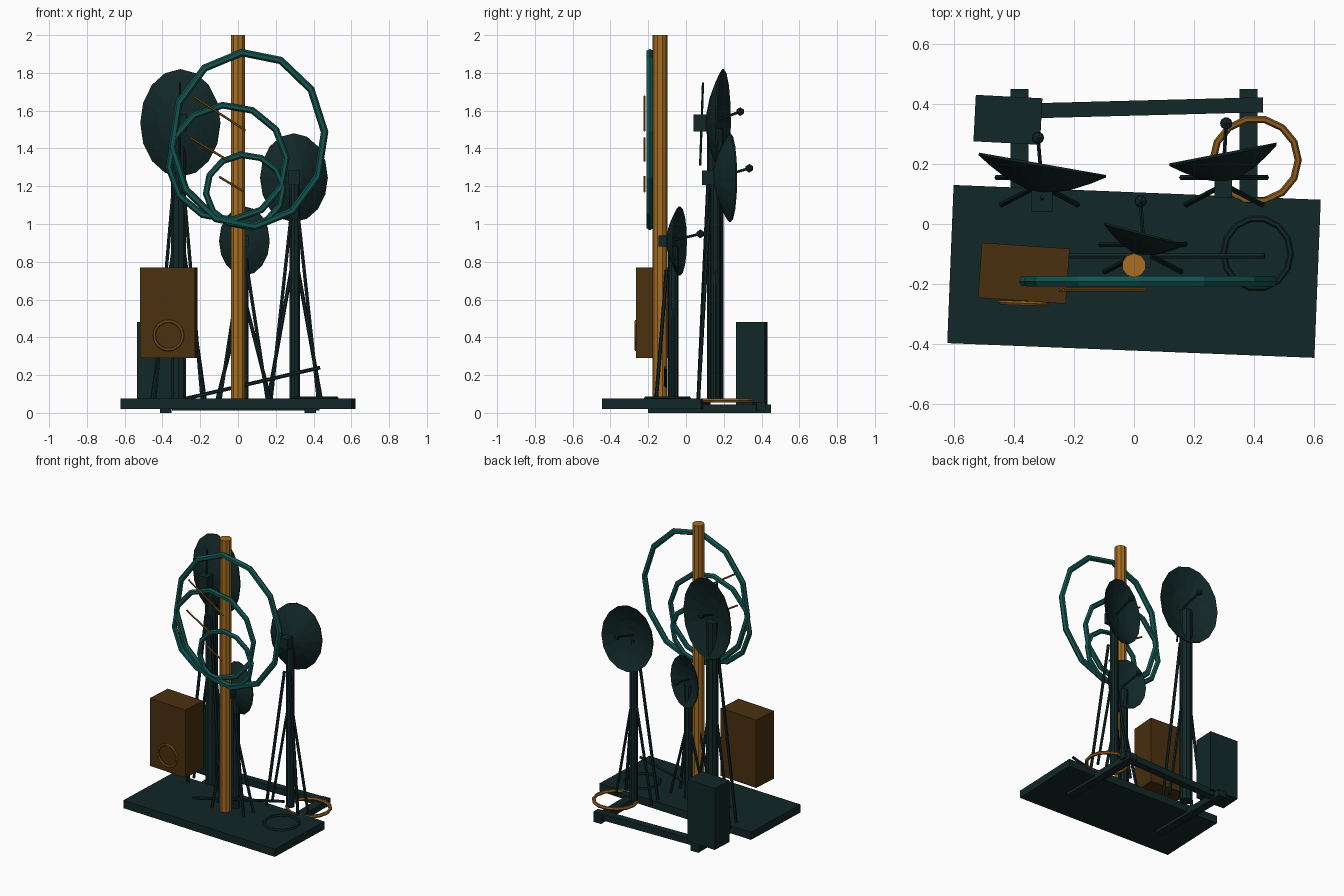
import bpy, bmesh, math
from mathutils import Vector, Matrix

if "Cube" in bpy.data.objects:
    bpy.data.objects.remove(bpy.data.objects["Cube"])


def material(name, rgb):
    m = bpy.data.materials.new(name)
    m.diffuse_color = (*rgb, 1)
    m.use_nodes = True
    m.node_tree.nodes["Principled BSDF"].inputs["Base Color"].default_value = m.diffuse_color
    return m


DARK = material("dark green", (0.006, 0.020, 0.020))
TEAL = material("teal", (0.006, 0.090, 0.080))
BROWN = material("brown", (0.068, 0.029, 0.005))
AMBER = material("amber", (0.38, 0.155, 0.015))
BRONZE = material("bronze", (0.26, 0.105, 0.014))


def finish(name, bm, mat, matrix=Matrix()):
    bmesh.ops.recalc_face_normals(bm, faces=bm.faces)
    me = bpy.data.meshes.new(name)
    bm.to_mesh(me)
    bm.free()
    me.materials.append(mat)
    ob = bpy.data.objects.new(name, me)
    ob.matrix_world = matrix
    bpy.context.collection.objects.link(ob)
    return ob


def box(name, centre, size, mat, yaw=0):
    bm = bmesh.new()
    bmesh.ops.create_cube(bm, size=1)
    bmesh.ops.scale(bm, vec=size, verts=bm.verts)
    return finish(name, bm, mat, Matrix.Translation(centre) @ Matrix.Rotation(math.radians(yaw), 4, 'Z'))


def rod(name, a, b, r, mat, sides=8):
    a, b = Vector(a), Vector(b)
    bm = bmesh.new()
    bmesh.ops.create_cone(bm, cap_ends=True, segments=sides, radius1=r, radius2=r, depth=(b - a).length)
    rot = (b - a).to_track_quat('Z', 'Y').to_matrix().to_4x4()
    return finish(name, bm, mat, Matrix.Translation((a + b) / 2) @ rot)


def ring(name, centre, rx, ry, tube, mat, upright=False, segs=12, sides=6, phase=0, yaw=0):
    """Faceted hoop; rx and ry are centreline radii."""
    bm = bmesh.new()
    loops = []
    for i in range(segs):
        a = 2 * math.pi * i / segs + math.radians(phase)
        loop = []
        for j in range(sides):
            t = 2 * math.pi * j / sides
            o = tube * math.cos(t)
            loop.append(bm.verts.new(((rx + o) * math.cos(a), (ry + o) * math.sin(a), tube * math.sin(t))))
        loops.append(loop)
    for i in range(segs):
        p, q = loops[i], loops[(i + 1) % segs]
        for j in range(sides):
            k = (j + 1) % sides
            bm.faces.new((p[j], q[j], q[k], p[k]))
    m = Matrix.Translation(centre) @ Matrix.Rotation(math.radians(yaw), 4, 'Z')
    if upright:
        m = m @ Matrix.Rotation(math.pi / 2, 4, 'X')
    return finish(name, bm, mat, m)


def dish(name, centre, rx, rz, depth, yaw, segs=16):
    """Shallow bowl lathed around y, open side towards +y."""
    outer = [(0.15, -1), (0.5, -0.72), (0.8, -0.32), (1, 0)]
    inner = [(1, 0.10), (0.8, -0.12), (0.5, -0.42), (0.15, -0.6)]
    bm = bmesh.new()
    rows = []
    for r, y in outer + inner:
        rows.append([bm.verts.new((rx * r * math.cos(2 * math.pi * i / segs), depth * y,
                                   rz * r * math.sin(2 * math.pi * i / segs))) for i in range(segs)])
    for p, q in zip(rows, rows[1:]):
        for i in range(segs):
            k = (i + 1) % segs
            bm.faces.new((p[i], p[k], q[k], q[i]))
    bm.faces.new(rows[0])
    bm.faces.new(rows[-1])
    return finish(name, bm, DARK, Matrix.Translation(centre) @ Matrix.Rotation(math.radians(yaw), 4, 'Z'))


# Base slab and the frame below and behind it
box("base_slab", (0, -0.158, 0.048), (1.224, 0.527, 0.055), DARK, -2.3)
for side in (-1, 1):
    box("frame_runner", (side * 0.382, 0.125, 0.022), (0.06, 0.65, 0.044), DARK)
box("frame_crossbar", (0.04, 0.387, 0.035), (0.78, 0.05, 0.045), DARK, 1.5)

# Cabinets
box("rear_cabinet", (-0.42, 0.347, 0.262), (0.222, 0.155, 0.436), DARK, -3)
box("front_cabinet", (-0.367, -0.164, 0.53), (0.293, 0.184, 0.48), BROWN, -4)
ring("cabinet_hoop", (-0.368, -0.264, 0.41), 0.076, 0.076, 0.008, BRONZE, True, 16, 6, 0, -2)

# Flat hoops lying on the base
ring("rear_floor_hoop", (0.405, 0.213, 0.066), 0.142, 0.138, 0.012, BRONZE, segs=14)
ring("front_floor_hoop", (0.41, -0.098, 0.078), 0.112, 0.117, 0.010, DARK, segs=14)

# Main mast
rod("mast", (0, -0.138, 0.07), (0, -0.138, 2.0), 0.04, AMBER, 10)

# Three nested upright hoops on the mast
for n, (x, z, rx, rz, t) in enumerate([(0.055, 1.447, 0.405, 0.462, 0.020),
                                       (-0.055, 1.325, 0.312, 0.305, 0.018),
                                       (0.035, 1.177, 0.205, 0.190, 0.017)]):
    ring("mast_hoop_%d" % n, (x, -0.191, z), rx, rz, t, TEAL, True, 12, 6, 5)

# Pointer rods in front of the hoops
for x1, z1, x2, z2 in [(-0.235, 1.675, 0.04, 1.495), (-0.25, 1.455, -0.05, 1.335), (-0.10, 1.25, 0.03, 1.172)]:
    rod("pointer_rod", (x1, -0.219, z1), (x2, -0.219, z2), 0.006, BRONZE, 6)

# Dish stands: pole, legs, hub, bowl, feed arm and ball
stands = [
    # pole x, y, radius, dish x, y, z, rx, rz, depth, yaw, ball
    (-0.315, 0.155, 0.043, -0.306, 0.192, 1.535, 0.215, 0.285, 0.085, -10, (-0.32, 0.287, 1.595)),
    (0.30, 0.155, 0.029, 0.297, 0.228, 1.245, 0.182, 0.235, 0.085, 11, (0.307, 0.335, 1.295)),
    (0.03, -0.068, 0.028, 0.033, -0.037, 0.91, 0.138, 0.183, 0.065, -15, (0.022, 0.076, 0.948)),
]
for px, py, pr, dx, dy, dz, rx, rz, depth, yaw, ball in stands:
    rod("stand_pole", (px, py, 0.07), (px, py, dz - 0.03), pr, DARK, 10)
    for side in (-1, 1):
        rod("stand_front_leg", (px + side * 0.02, py - 0.035, dz * 0.83),
            (px + side * 0.125, py - 0.09, 0.07), 0.010, DARK, 6)
        rod("stand_side_leg", (px + side * 0.015, py, dz * 0.62),
            (px + side * 0.14, py, 0.07), 0.010, DARK, 6)
    s = rx / 0.215
    hub_y = dy - depth
    box("dish_hub", (dx, hub_y - 0.03 * s, dz), (0.07 * s, 0.075 * s, 0.09 * s), DARK)
    dish("dish_bowl", (dx, dy, dz), rx, rz, depth, yaw)
    rod("feed_arm", (dx, hub_y + 0.02, dz), ball, 0.007, DARK, 6)
    bm = bmesh.new()
    bmesh.ops.create_icosphere(bm, subdivisions=1, radius=0.023)
    finish("feed_ball", bm, DARK, Matrix.Translation(ball))

# Brace behind the tall dish and the slanting rod over the base
rod("tall_dish_brace", (-0.306, 0.075, 1.31), (-0.306, 0.09, 1.75), 0.006, DARK, 6)
rod("slanted_rod", (-0.28, -0.107, 0.075), (0.435, -0.107, 0.24), 0.010, DARK, 6)
